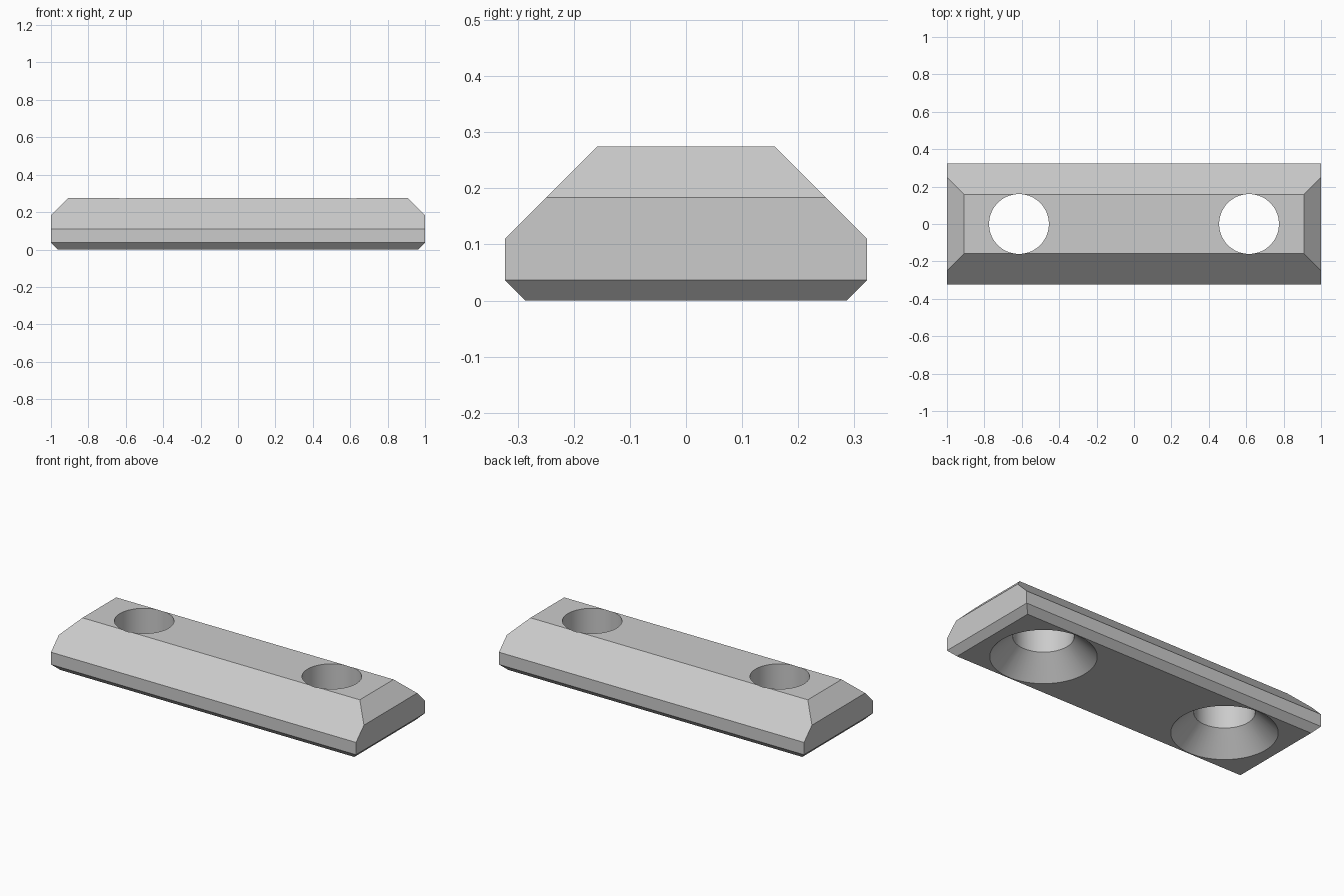
import bpy, bmesh, math

cube = bpy.data.objects.get("Cube")
if cube:
    bpy.data.objects.remove(cube, do_unlink=True)

grey = bpy.data.materials.new("light grey")
grey.use_nodes = True
grey.diffuse_color = (0.6, 0.6, 0.6, 1)
grey.node_tree.nodes["Principled BSDF"].inputs["Base Color"].default_value = (0.6, 0.6, 0.6, 1)


def add_object(name, bm):
    bmesh.ops.recalc_face_normals(bm, faces=bm.faces)
    mesh = bpy.data.meshes.new(name)
    bm.to_mesh(mesh)
    bm.free()
    mesh.materials.append(grey)
    obj = bpy.data.objects.new(name, mesh)
    bpy.context.collection.objects.link(obj)
    return obj


def loft(bm, rings):
    """Skin a stack of closed point rings and cap both ends."""
    loops = [[bm.verts.new(p) for p in ring] for ring in rings]
    n = len(loops[0])
    for low, high in zip(loops, loops[1:]):
        for i in range(n):
            j = (i + 1) % n
            bm.faces.new((low[i], low[j], high[j], high[i]))
    bm.faces.new(loops[0][::-1])
    bm.faces.new(loops[-1])


# Chamfered bar: half length, half width, height of each level
HEIGHT = 0.275
levels = [(0.963, 0.286, 0), (1, 0.323, 0.037), (1, 0.323, 0.11),
          (1, 0.249, 0.184), (0.909, 0.158, HEIGHT)]
bm = bmesh.new()
loft(bm, [[(-x, -y, z), (x, -y, z), (x, y, z), (-x, y, z)] for x, y, z in levels])
bmesh.ops.dissolve_limit(bm, angle_limit=math.radians(1), verts=bm.verts, edges=bm.edges)
bar = add_object("chamfered_bar", bm)

# Countersunk screw holes, wide at the underside
HOLE, SINK, DEPTH, SEGMENTS = 0.16, 0.28, 0.12, 64
hole_profile = [(SINK + 0.05, -0.05), (HOLE, DEPTH), (HOLE, HEIGHT + 0.1)]
for side, name in ((1, "left"), (-1, "right")):
    bm = bmesh.new()
    angles = [2 * math.pi * (i + 0.5) / SEGMENTS for i in range(SEGMENTS)]
    loft(bm, [[(side * 0.615 + r * math.cos(a), r * math.sin(a), z) for a in angles]
              for r, z in hole_profile])
    cutter = add_object(name + "_hole_cutter", bm)
    cutter.hide_render = True
    cutter.hide_set(True)
    cutter.display_type = 'WIRE'
    cut = bar.modifiers.new(name + " hole", 'BOOLEAN')
    cut.operation = 'DIFFERENCE'
    cut.solver = 'EXACT'
    cut.object = cutter

# Bake the cuts, then smooth only the round walls
bpy.context.view_layer.objects.active = bar
bar.select_set(True)
for mod in list(bar.modifiers):
    bpy.ops.object.modifier_apply(modifier=mod.name)
for obj in [o for o in bpy.data.objects if o.name.endswith("_hole_cutter")]:
    bpy.data.objects.remove(obj, do_unlink=True)
bpy.ops.object.shade_smooth_by_angle(angle=math.radians(20))
